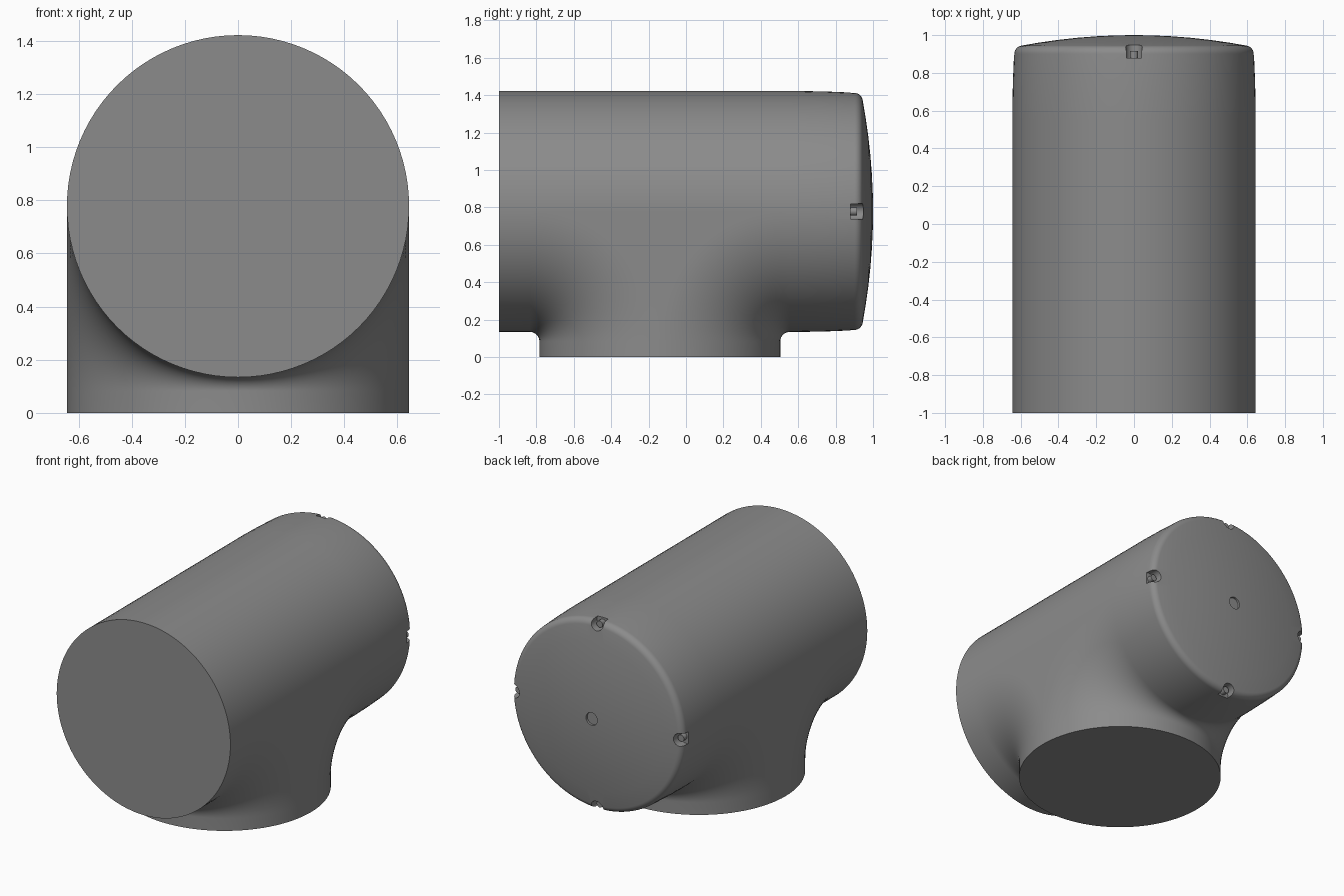
import bpy, bmesh, math
from mathutils import Vector, Matrix

if "Cube" in bpy.data.objects:
    bpy.data.objects.remove(bpy.data.objects["Cube"])

R, ZC, YC = 0.644, 0.778, -0.14     # pipe radius, run axis height, branch axis position
D = 0.695                           # reach of the blend from both axes
N, A = 48, 24                       # steps per half turn, steps per blend arc

bm = bmesh.new()


def face(points):
    bm.faces.new([bm.verts.new(p) for p in points])


def skin(rows):
    for r0, r1 in zip(rows, rows[1:]):
        for i in range(len(r0) - 1):
            face([r0[i], r0[i + 1], r1[i + 1], r1[i]])


def ring(y, r, start, stop):
    return [Vector((r * math.cos(math.pi * i / N), y, ZC + r * math.sin(math.pi * i / N)))
            for i in range(start, stop + 1)]


def blend_line(theta, side):
    """Constant-x line: along the run, round the fillet, down the branch."""
    x, s = R * math.cos(theta), R * math.sin(theta)
    line = [Vector((x, -1, ZC - s))] if side < 0 else []
    for k in range(A + 1):
        a = math.pi / 2 * k / A
        line.append(Vector((x, YC + side * (D - (D - s) * math.sin(a)),
                            ZC - D + (D - s) * math.cos(a))))
    line.append(Vector((x, YC + side * s, 0)))
    return line


# Upper half of the run, and the blended lower half with the branch
skin([ring(y, R, 0, N) for y in (-1, YC - D, YC + D)])
for side in (-1, 1):
    skin([blend_line(math.pi * i / N, side) for i in range(N + 1)])

# Flat cheeks between the fillets on both sides
for theta in (0, math.pi):
    left = blend_line(theta, -1)[1:-1]
    right = blend_line(theta, 1)[:-1]
    face(left + right[-2::-1])

# Tapered end with rounded rim and shallow dome
profile = [(YC + D, R), (0.62, R), (0.76, 0.641)]
for k in range(9):
    a = math.radians(80) * k / 8
    profile.append((0.9 + 0.045 * math.sin(a), 0.59 + 0.045 * math.cos(a)))
profile += [(1 - 0.157 * r * r, r) for r in (0.5, 0.4, 0.3, 0.2, 0.1, 0)]
skin([ring(y, r, 0, 2 * N) for y, r in profile])

# Front and bottom closing faces
face(ring(-1, R, 0, 2 * N - 1))
face([(R * math.cos(math.pi * i / N), YC + R * math.sin(math.pi * i / N), 0)
      for i in range(2 * N)])

bmesh.ops.remove_doubles(bm, verts=bm.verts, dist=1e-5)
bmesh.ops.recalc_face_normals(bm, faces=bm.faces)

dark_grey = bpy.data.materials.new("dark_grey")
dark_grey.diffuse_color = (0.26, 0.26, 0.26, 1)
dark_grey.use_nodes = True
dark_grey.node_tree.nodes["Principled BSDF"].inputs["Base Color"].default_value = dark_grey.diffuse_color


def to_object(name, b):
    mesh = bpy.data.meshes.new(name)
    b.to_mesh(mesh)
    b.free()
    mesh.materials.append(dark_grey)
    ob = bpy.data.objects.new(name, mesh)
    bpy.context.collection.objects.link(ob)
    return ob


def rod(b, x, z, r, y0, y1):
    m = Matrix.Translation((x, (y0 + y1) / 2, z)) @ Matrix.Rotation(math.pi / 2, 4, 'X')
    bmesh.ops.create_cone(b, cap_ends=True, segments=24, radius1=r, radius2=r,
                          depth=y1 - y0, matrix=m)


def smooth(ob):
    bpy.ops.object.select_all(action='DESELECT')
    ob.select_set(True)
    bpy.context.view_layer.objects.active = ob
    bpy.ops.object.shade_smooth_by_angle(angle=math.radians(30))


body = to_object("tee_body", bm)

# Rim notches, the centre dimple, and a pin in each notch
cut, pins = bmesh.new(), bmesh.new()
rod(cut, 0, ZC, 0.042, 0.985, 1.1)
for q in range(4):
    c, s = math.cos(q * math.pi / 2), math.sin(q * math.pi / 2)
    rod(cut, 0.615 * c, ZC + 0.615 * s, 0.044, 0.88, 1.1)
    rod(pins, 0.603 * c, ZC + 0.603 * s, 0.022, 0.86, 0.915)
cutter = to_object("notch_cutter", cut)
cutter.hide_render = True
pin_ob = to_object("rim_pins", pins)

mod = body.modifiers.new("notches", 'BOOLEAN')
mod.operation, mod.solver, mod.object = 'DIFFERENCE', 'EXACT', cutter
bpy.context.view_layer.objects.active = body
bpy.ops.object.modifier_apply(modifier=mod.name)
bpy.data.objects.remove(cutter)

smooth(body)
smooth(pin_ob)
